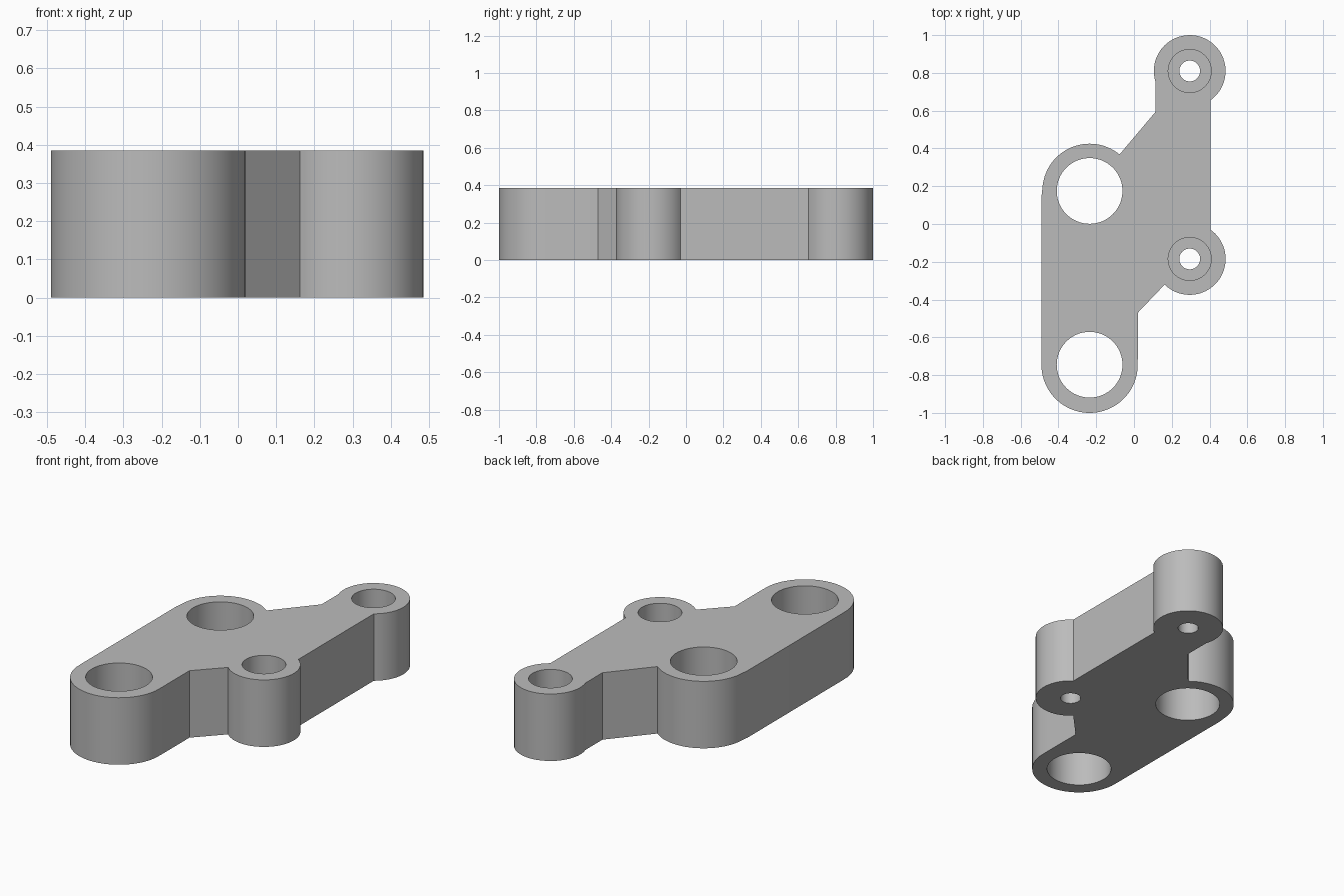
import bpy
import bmesh
from math import cos, sin, atan2, pi, tau, radians

cube = bpy.data.objects.get("Cube")
if cube:
    bpy.data.objects.remove(cube, do_unlink=True)

HEIGHT = 0.385
BORES = [(-0.235, 0.175), (-0.235, -0.745)]
SCREWS = [(0.295, 0.81), (0.295, -0.185)]
BORE_R, SCREW_R, SEAT_R, SEAT_DEPTH = 0.174, 0.055, 0.114, 0.112

grey = bpy.data.materials.new("plain grey")
grey.use_nodes = True
colour = (0.5, 0.5, 0.5, 1)
grey.diffuse_color = colour
grey.node_tree.nodes["Principled BSDF"].inputs["Base Color"].default_value = colour


def arc(center, radius, start, end, steps=40):
    """Counter-clockwise arc between the directions of two points."""
    a = atan2(start[1] - center[1], start[0] - center[0])
    b = atan2(end[1] - center[1], end[0] - center[0])
    sweep = (b - a) % tau
    return [(center[0] + radius * cos(a + sweep * i / steps),
             center[1] + radius * sin(a + sweep * i / steps))
            for i in range(steps + 1)]


def prism(name, outline, bottom, top):
    bm = bmesh.new()
    face = bm.faces.new([bm.verts.new((x, y, bottom)) for x, y in outline])
    new = bmesh.ops.extrude_face_region(bm, geom=[face])["geom"]
    verts = [v for v in new if isinstance(v, bmesh.types.BMVert)]
    bmesh.ops.translate(bm, verts=verts, vec=(0, 0, top - bottom))
    bmesh.ops.recalc_face_normals(bm, faces=bm.faces)
    mesh = bpy.data.meshes.new(name)
    bm.to_mesh(mesh)
    bm.free()
    mesh.materials.append(grey)
    obj = bpy.data.objects.new(name, mesh)
    bpy.context.collection.objects.link(obj)
    return obj


def circle(center, radius, sides=64):
    return [(center[0] + radius * cos(tau * i / sides),
             center[1] + radius * sin(tau * i / sides)) for i in range(sides)]


# Outline of the bracket, counter-clockwise from the front large lobe
outline = (
    arc(BORES[1], 0.255, (-0.483, -0.77), (0.013, -0.77))
    + [(0.02, -0.71), (0.02, -0.47)]
    + arc(SCREWS[1], 0.19, (0.163, -0.32), (0.405, -0.03))
    + arc(SCREWS[0], 0.19, (0.405, 0.655), (0.115, 0.75))
    + [(0.115, 0.595)]
    + arc(BORES[0], 0.25, (-0.075, 0.37), (-0.483, 0.2))
    + [(-0.49, 0.14), (-0.49, -0.71)]
)
bracket = prism("bracket_body", outline, 0, HEIGHT)

# Through bores, screw holes and the screw head seats
cutters = [prism("bore_cutter", circle(c, BORE_R), -0.1, HEIGHT + 0.1) for c in BORES]
for c in SCREWS:
    cutters.append(prism("screw_cutter", circle(c, SCREW_R, 48), -0.1, HEIGHT - SEAT_DEPTH / 2))
    cutters.append(prism("seat_cutter", circle(c, SEAT_R), HEIGHT - SEAT_DEPTH, HEIGHT + 0.1))

bpy.context.view_layer.objects.active = bracket
for cutter in cutters:
    cutter.hide_render = True
    cut = bracket.modifiers.new("cut", "BOOLEAN")
    cut.operation = "DIFFERENCE"
    cut.solver = "EXACT"
    cut.object = cutter
    bpy.ops.object.modifier_apply(modifier=cut.name)
for cutter in cutters:
    bpy.data.objects.remove(cutter, do_unlink=True)

# Smooth round walls with crisp rims
bpy.ops.object.select_all(action="DESELECT")
bracket.select_set(True)
bpy.ops.object.shade_smooth_by_angle(angle=radians(25))
